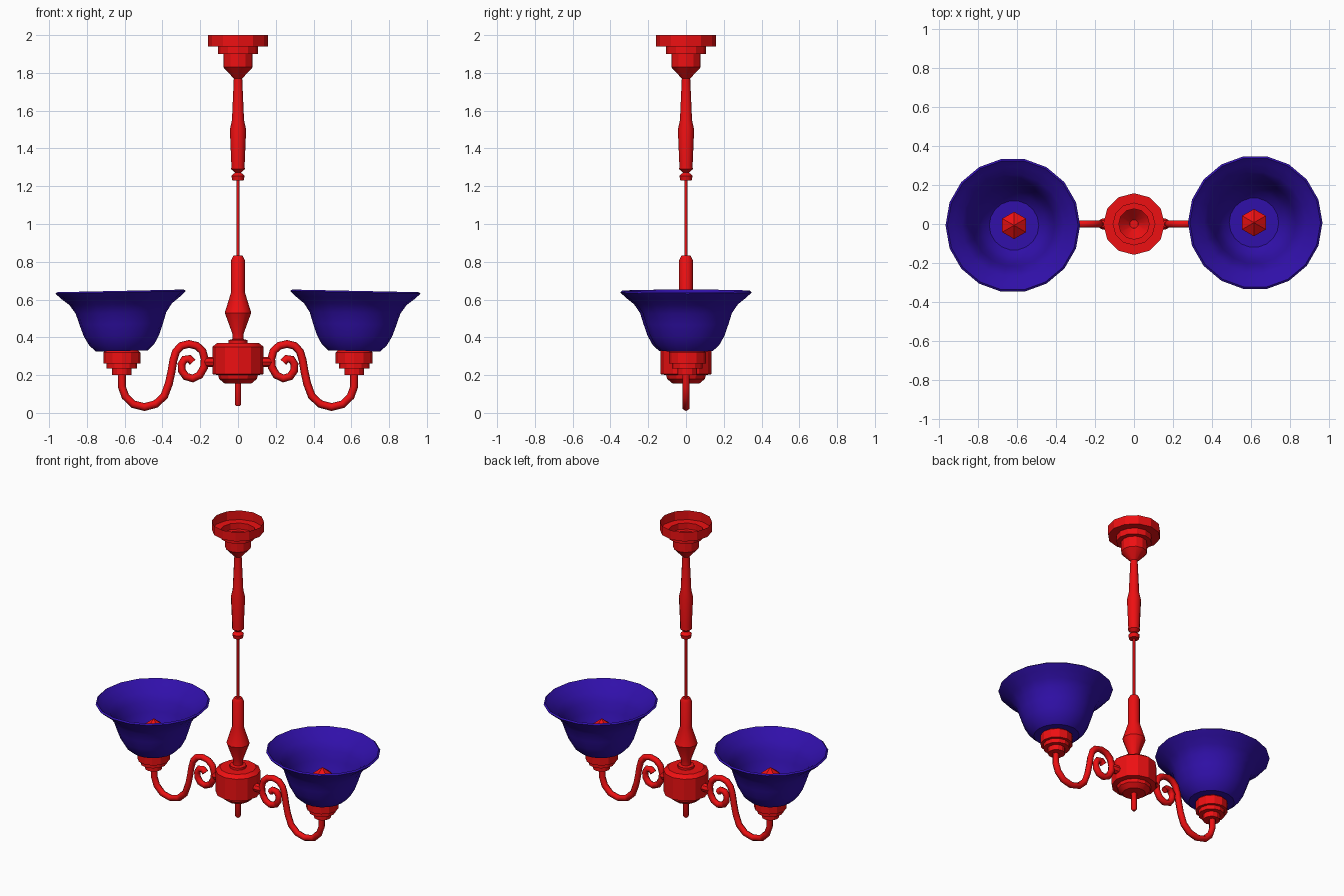
import bpy, bmesh, math
from mathutils import Matrix, Vector

if "Cube" in bpy.data.objects:
    bpy.data.objects.remove(bpy.data.objects["Cube"])


def material(name, color):
    m = bpy.data.materials.new(name)
    m.diffuse_color = (*color, 1)
    m.use_nodes = True
    m.node_tree.nodes["Principled BSDF"].inputs["Base Color"].default_value = m.diffuse_color
    return m


RED = material("red_metal", (0.85, 0.005, 0.006))
BLUE = material("blue_glass", (0.03, 0.005, 0.4))


def finish(name, bm, mat, angle=35):
    bmesh.ops.remove_doubles(bm, verts=bm.verts, dist=0.0002)
    bmesh.ops.recalc_face_normals(bm, faces=bm.faces)
    me = bpy.data.meshes.new(name)
    bm.to_mesh(me)
    bm.free()
    ob = bpy.data.objects.new(name, me)
    bpy.context.collection.objects.link(ob)
    me.materials.append(mat)
    bpy.ops.object.select_all(action='DESELECT')
    ob.select_set(True)
    bpy.context.view_layer.objects.active = ob
    bpy.ops.object.shade_smooth_by_angle(angle=math.radians(angle))
    return ob


def bridge(bm, rings):
    n = len(rings[0])
    for a, b in zip(rings, rings[1:]):
        for i in range(n):
            j = (i + 1) % n
            bm.faces.new((a[i], a[j], b[j], b[i]))


def lathe(name, profile, sides, mat, matrix=Matrix(), phase=0.0, angle=35):
    """Turn (radius, height) points about z, then place with matrix."""
    bm = bmesh.new()
    rings = []
    for r, z in profile:
        angles = [phase + math.tau * i / sides for i in range(sides)]
        rings.append([bm.verts.new(matrix @ Vector((r * math.cos(a), r * math.sin(a), z)))
                      for a in angles])
    bridge(bm, rings)
    return finish(name, bm, mat, angle)


def tube(name, path, radius, sides, mat, matrix):
    """Sweep a polygon along a path in the xz plane."""
    bm = bmesh.new()
    pts = [Vector((x, 0, z)) for x, z in path]
    rings = []
    for i, p in enumerate(pts):
        t = (pts[min(i + 1, len(pts) - 1)] - pts[max(i - 1, 0)]).normalized()
        n = Vector((-t.z, 0, t.x))
        rings.append([bm.verts.new(matrix @ (p + radius * (
            n * math.cos(math.tau * k / sides) + Vector((0, math.sin(math.tau * k / sides), 0)))))
            for k in range(sides)])
    bridge(bm, rings)
    bm.faces.new(rings[0])
    bm.faces.new(rings[-1])
    return finish(name, bm, mat, 65)


# Ceiling canopy, open at the top, running into the upper stem
lathe("canopy", [(.158, 2), (.158, 1.94), (.107, 1.94), (.107, 1.9), (.078, 1.9),
                 (.078, 1.83), (.022, 1.77), (0, 1.77)], 12, RED, angle=25)
lathe("upper_stem", [(0, 1.775), (.022, 1.775), (.032, 1.55), (.043, 1.5), (.035, 1.31),
                     (.036, 1.29), (.016, 1.272), (.035, 1.255), (.03, 1.23), (0, 1.23)],
      12, RED)
lathe("hanging_rod", [(0, 1.24), (.008, 1.24), (.008, .8), (0, .8)], 8, RED, angle=50)

# Lower stem, drum and bottom finial
lathe("lower_stem", [(0, .832), (.024, .832), (.036, .81), (.036, .64), (.07, .53),
                     (.03, .42), (.03, .39), (.05, .385), (.05, .36), (0, .36)], 12, RED)
lathe("drum", [(0, .37), (.11, .37), (.136, .35), (.136, .205), (.105, .2), (.1, .18),
               (.07, .155), (0, .155)], 12, RED, angle=25)
lathe("finial", [(0, .16), (.017, .16), (.017, .045), (.01, .036), (0, .036)], 8, RED, angle=50)

# Scroll arm centreline, from the inner curl to the lamp holder
ARM = [(.24, .268), (.258, .287), (.283, .283), (.299, .258), (.298, .225), (.276, .193),
       (.24, .182), (.203, .2), (.18, .24), (.176, .285), (.188, .328), (.218, .355),
       (.26, .365), (.3, .355), (.328, .325), (.342, .28), (.352, .22), (.366, .155),
       (.39, .09), (.435, .047), (.495, .031), (.555, .046), (.597, .088), (.615, .14),
       (.615, .22)]

# Glass shade: outer wall up, rim, inner wall down
OUTER = [(.137, .328), (.172, .36), (.2, .41), (.221, .47), (.24, .53), (.272, .576),
         (.315, .61), (.345, .638)]
SHADE = [(0, .328)] + OUTER + [(r - .01, z + .008) for r, z in reversed(OUTER)] + [(0, .336)]

for side, turn in (("right", 0), ("left", math.pi)):
    place = Matrix.Rotation(turn, 4, 'Z')
    lamp = place @ Matrix.Translation((.615, .007, 0))
    tilt = lamp @ Matrix.Translation((0, 0, .33)) @ Matrix.Rotation(
        math.radians(1.2), 4, 'Y') @ Matrix.Translation((0, 0, -.33))

    tube(side + "_arm", ARM, .021, 6, RED, place)
    lathe(side + "_arm_socket", [(0, .12), (.027, .12), (.027, .165), (.018, .18), (0, .18)], 8, RED,
          place @ Matrix.Translation((0, 0, .27)) @ Matrix.Rotation(math.pi / 2, 4, 'Y'))
    lathe(side + "_lamp_holder", [(0, .2), (.052, .2), (.052, .235), (.08, .235), (.08, .262),
                                  (.098, .262), (.098, .32), (.085, .332), (0, .332)],
          12, RED, lamp, angle=25)
    lathe(side + "_shade", SHADE, 18, BLUE, tilt)
    lathe(side + "_bulb", [(0, .53), (.07, .48), (.07, .42), (.04, .33), (0, .33)], 6, RED,
          lamp, phase=math.pi / 6, angle=20)
